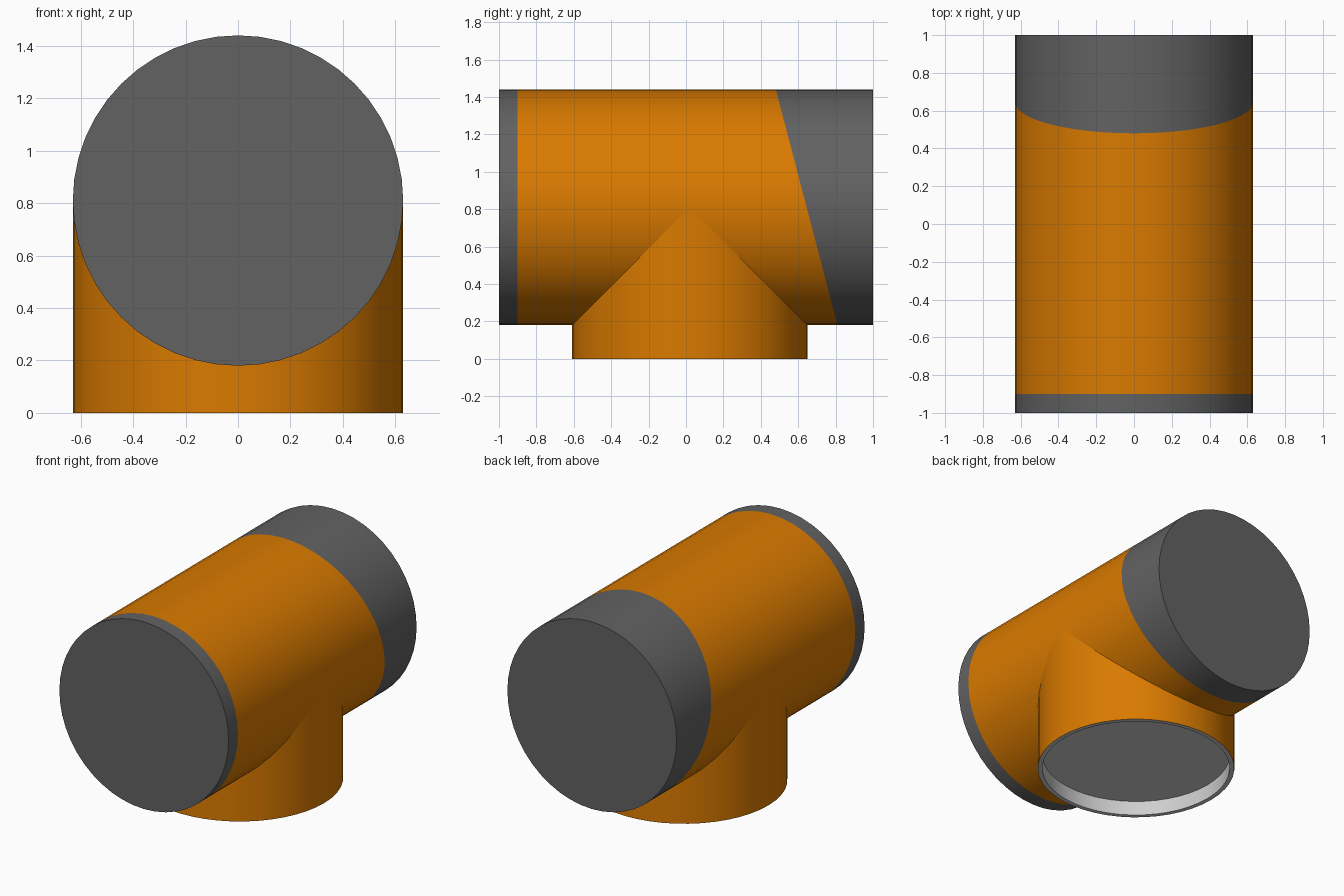
import bpy, bmesh, math
from mathutils import Vector, Matrix

cube = bpy.data.objects.get("Cube")
if cube:
    bpy.data.objects.remove(cube, do_unlink=True)

SIDES = 48
RADIUS = 0.63
AXIS_Z = 0.81
BRANCH_Y = 0.02


def material(name, rgb):
    m = bpy.data.materials.new(name)
    m.use_nodes = True
    colour = (*rgb, 1.0)
    m.diffuse_color = colour
    m.node_tree.nodes["Principled BSDF"].inputs["Base Color"].default_value = colour
    return m


orange = material("orange", (0.70, 0.195, 0.0))
grey = material("dark grey", (0.122, 0.122, 0.122))
light = material("light grey", (0.62, 0.62, 0.62))


def finish(name, bm, mats):
    bmesh.ops.recalc_face_normals(bm, faces=bm.faces)
    mesh = bpy.data.meshes.new(name)
    bm.to_mesh(mesh)
    bm.free()
    for m in mats:
        mesh.materials.append(m)
    ob = bpy.data.objects.new(name, mesh)
    bpy.context.collection.objects.link(ob)
    bpy.ops.object.select_all(action='DESELECT')
    ob.select_set(True)
    bpy.context.view_layer.objects.active = ob
    bpy.ops.object.shade_smooth_by_angle(angle=math.radians(30))


# Main pipe: one cylinder cut into an orange sleeve and two grey ends
bm = bmesh.new()
bmesh.ops.create_cone(
    bm, cap_ends=True, segments=SIDES, radius1=RADIUS, radius2=RADIUS, depth=2,
    matrix=Matrix.Translation((0, 0, AXIS_Z)) @ Matrix.Rotation(math.pi / 2, 4, 'X'))
cuts = [(Vector((0, -0.9, 0)), Vector((0, -1, 0))),
        (Vector((0, 0.645, AXIS_Z)), Vector((0, 1.26, 0.33)).normalized())]
for point, normal in cuts:
    bmesh.ops.bisect_plane(bm, geom=bm.verts[:] + bm.edges[:] + bm.faces[:],
                           plane_co=point, plane_no=normal)
for f in bm.faces:
    centre = f.calc_center_median()
    f.material_index = int(any((centre - p).dot(n) > 0 for p, n in cuts))
finish("main_pipe", bm, [orange, grey])

# Branch pipe: lathed profile, orange outside, light rim and recess underneath
bm = bmesh.new()
profile = [(0, 0.8), (RADIUS, 0.8), (RADIUS, 0), (0.6, 0), (0.6, 0.1), (0, 0.1)]
verts = [bm.verts.new((r, BRANCH_Y, z)) for r, z in profile]
edges = [bm.edges.new(pair) for pair in zip(verts, verts[1:])]
bmesh.ops.spin(bm, geom=verts + edges, cent=(0, BRANCH_Y, 0), axis=(0, 0, 1),
               angle=math.tau, steps=SIDES)
bmesh.ops.remove_doubles(bm, verts=bm.verts, dist=0.0001)
for f in bm.faces:
    c = f.calc_center_median()
    reach = math.hypot(c.x, c.y - BRANCH_Y)
    f.material_index = int(c.z < 0.11 and reach < 0.62)
finish("branch_pipe", bm, [orange, light])
